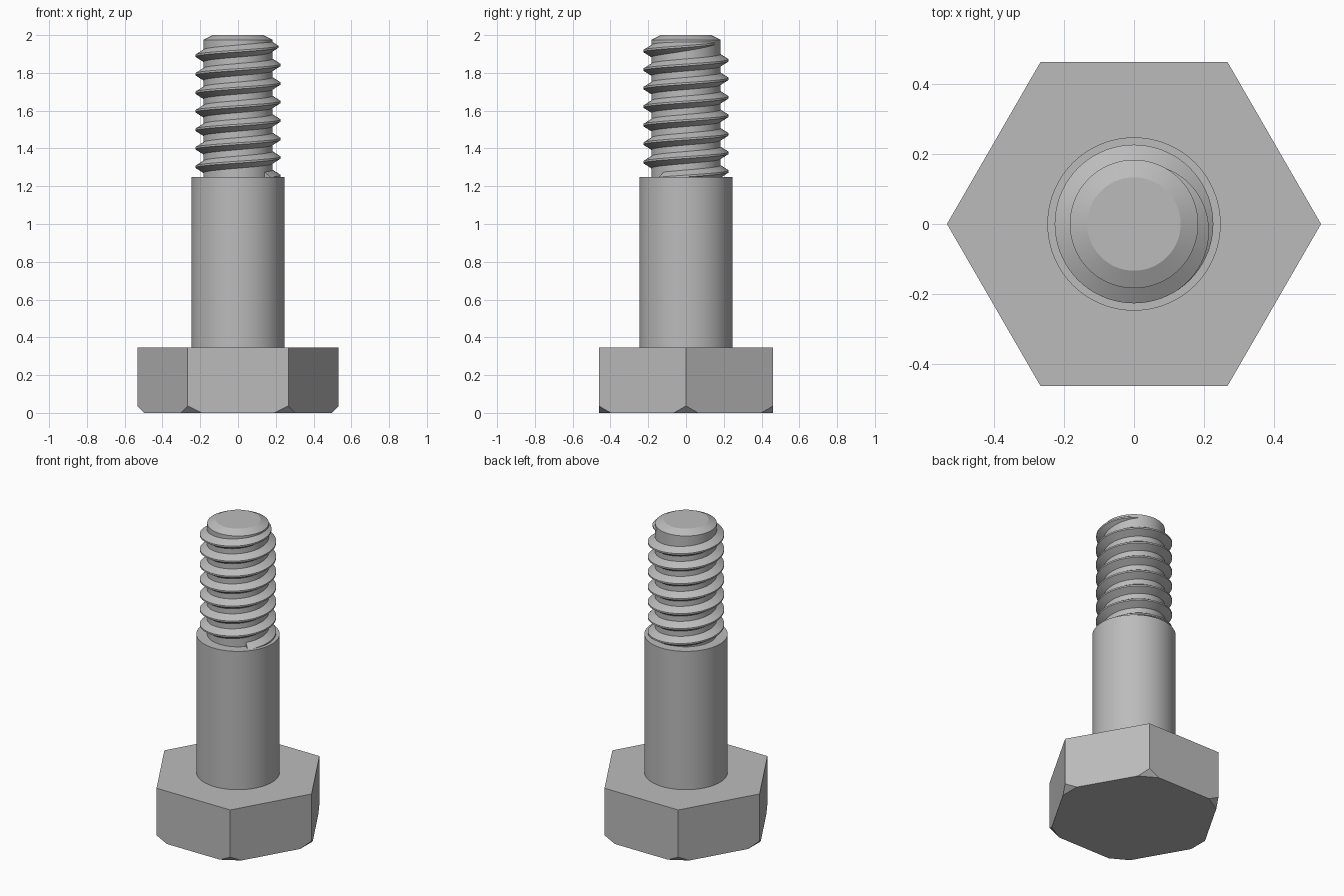
import bpy, bmesh, math
from mathutils import Vector

if "Cube" in bpy.data.objects:
    bpy.data.objects.remove(bpy.data.objects["Cube"], do_unlink=True)

steel = bpy.data.materials.new("plain grey steel")
steel.use_nodes = True
GREY = (0.5, 0.5, 0.5, 1)
steel.diffuse_color = GREY
steel.node_tree.nodes["Principled BSDF"].inputs["Base Color"].default_value = GREY


def finish(bm, name, smooth_angle=None):
    bmesh.ops.recalc_face_normals(bm, faces=bm.faces)
    mesh = bpy.data.meshes.new(name)
    bm.to_mesh(mesh)
    bm.free()
    mesh.materials.append(steel)
    obj = bpy.data.objects.new(name, mesh)
    bpy.context.collection.objects.link(obj)
    if smooth_angle:
        bpy.ops.object.select_all(action='DESELECT')
        obj.select_set(True)
        bpy.context.view_layer.objects.active = obj
        bpy.ops.object.shade_smooth_by_angle(angle=math.radians(smooth_angle))
    return obj


def ring(bm, radius, z, sides):
    return [bm.verts.new((radius * math.cos(math.tau * i / sides),
                          radius * math.sin(math.tau * i / sides), z))
            for i in range(sides)]


def turned(name, profile, sides, smooth_angle=None, trim=None):
    """Closed solid of revolution from (radius, z) pairs."""
    bm = bmesh.new()
    rings = [ring(bm, r, z, sides) for r, z in profile]
    for low, high in zip(rings, rings[1:]):
        for i in range(sides):
            j = (i + 1) % sides
            bm.faces.new((low[i], low[j], high[j], high[i]))
    bm.faces.new(rings[0][::-1])
    bm.faces.new(rings[-1])
    if trim:
        trim(bm)
    return finish(bm, name, smooth_angle)


# Hexagonal head, with each lower corner cut off by a flat 45 degree facet
HEAD_R, HEAD_TOP, CUT = 0.533, 0.345, 0.037


def cut_corners(bm):
    for i in range(6):
        a = math.tau * i / 6
        out = Vector((math.cos(a), math.sin(a), 0))
        cut = bmesh.ops.bisect_plane(
            bm, geom=bm.verts[:] + bm.edges[:] + bm.faces[:],
            plane_co=out * (HEAD_R - CUT), plane_no=out - Vector((0, 0, 1)),
            clear_outer=True)["geom_cut"]
        bmesh.ops.holes_fill(
            bm, edges=[e for e in cut if isinstance(e, bmesh.types.BMEdge)], sides=0)


turned("hex_head", [(HEAD_R, 0), (HEAD_R, HEAD_TOP)], 6, trim=cut_corners)

# Plain shank and the threaded core with its chamfered tip
turned("shank", [(0.247, HEAD_TOP), (0.247, 1.25)], 96, 30)
turned("thread_core", [(0.183, 1.25), (0.183, 1.975), (0.133, 2.0)], 96, 20)

# Right-handed thread ridge, fading into the core at its upper end
PITCH, STEPS, TURNS = 0.098, 72, 7.3
ROOT, CREST, HALF_ROOT, HALF_CREST = 0.18, 0.226, 0.034, 0.005
END, FADE = math.radians(65), math.radians(130)

bm = bmesh.new()
sections = []
for k in range(int(TURNS * STEPS) + 1):
    drop = math.tau * k / STEPS
    a = END - drop
    z = 1.94 + PITCH * a / math.tau
    grow = math.sin(min(drop / FADE, 1) * math.pi / 2)
    tip = ROOT + (CREST - ROOT) * grow
    half = HALF_CREST + (HALF_ROOT - HALF_CREST) * grow
    outline = [(ROOT, -half), (tip, -HALF_CREST), (tip, HALF_CREST), (ROOT, half)]
    sections.append([bm.verts.new((r * math.cos(a), r * math.sin(a), z + dz))
                     for r, dz in outline])
for s, t in zip(sections, sections[1:]):
    for i in range(4):
        j = (i + 1) % 4
        bm.faces.new((s[i], s[j], t[j], t[i]))
bm.faces.new(sections[0])
bm.faces.new(sections[-1][::-1])
finish(bm, "thread_ridge", 30)
